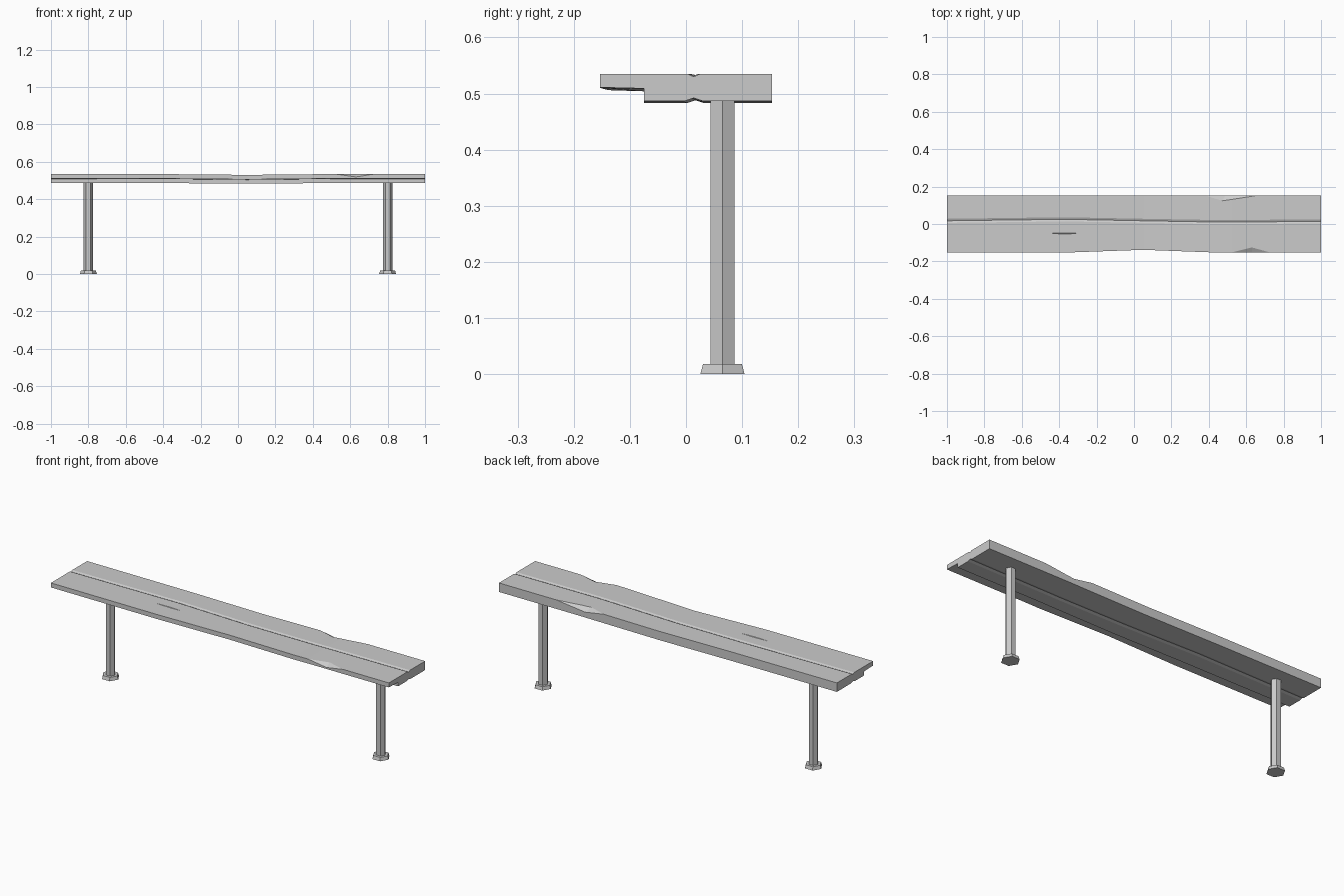
import bpy, bmesh, math
from mathutils import Vector

default = bpy.data.objects.get("Cube")
if default:
    bpy.data.objects.remove(default, do_unlink=True)

grey = bpy.data.materials.new("weathered grey")
grey.use_nodes = True
colour = (0.6, 0.6, 0.6, 1)
grey.diffuse_color = colour
grey.node_tree.nodes["Principled BSDF"].inputs["Base Color"].default_value = colour


def make_object(name, bm):
    bmesh.ops.recalc_face_normals(bm, faces=bm.faces)
    mesh = bpy.data.meshes.new(name)
    bm.to_mesh(mesh)
    bm.free()
    mesh.materials.append(grey)
    obj = bpy.data.objects.new(name, mesh)
    bpy.context.collection.objects.link(obj)
    return obj


def loft(name, rings):
    """Skin closed rings of points and cap both ends."""
    bm = bmesh.new()
    loops = [[bm.verts.new(p) for p in ring] for ring in rings]
    count = len(loops[0])
    for a, b in zip(loops, loops[1:]):
        for i in range(count):
            j = (i + 1) % count
            bm.faces.new((a[i], a[j], b[j], b[i]))
    bm.faces.new(loops[0])
    bm.faces.new(loops[-1])
    return make_object(name, bm)


TOP, LIP, BOTTOM, EDGE = 0.535, 0.511, 0.487, 0.153


def section(x, front, groove, sag):
    """Cross-section with a stepped front lip and a groove above and below."""
    top, lip, low = TOP - sag, LIP - sag, BOTTOM - 0.8 * sag
    outline = [
        (front, top), (groove - 0.011, top), (groove, top - 0.005), (groove + 0.011, top),
        (EDGE, top), (EDGE, low), (groove + 0.015, low), (groove, low + 0.005),
        (groove - 0.015, low), (-0.075, low), (-0.075, lip - 0.002), (front, lip)]
    return [(x, y, z) for y, z in outline]


# Worn seat plank, bowed slightly in the middle
stations = [
    (-1, -EDGE, 0.017, 0), (-0.37, -EDGE, 0.025, 0.001), (0.05, -0.138, 0.017, 0.005),
    (0.45, -EDGE, 0.01, 0.001), (0.52, -EDGE, 0.01, 0), (1, -EDGE, 0.014, 0)]
plank = loft("seat_plank", [section(*s) for s in stations])


def carve(points):
    """Cut the convex hull of the points out of the plank."""
    bm = bmesh.new()
    for p in points:
        bm.verts.new(p)
    bmesh.ops.convex_hull(bm, input=bm.verts)
    cutter = make_object("chip_cutter", bm)
    cutter.hide_render = True
    mod = plank.modifiers.new("chip", "BOOLEAN")
    mod.operation = "DIFFERENCE"
    mod.solver = "EXACT"
    mod.object = cutter
    bpy.context.view_layer.objects.active = plank
    bpy.ops.object.modifier_apply(modifier=mod.name)
    bpy.data.objects.remove(cutter, do_unlink=True)


def edge_chip(x0, x1, inner_x, low_x, side, depth, drop):
    """Two-facet chip broken out of a long top edge."""
    a, b = (Vector((x, side * EDGE, TOP)) for x in (x0, x1))
    inner = Vector((inner_x, side * (EDGE - depth), TOP))
    low = Vector((low_x, side * EDGE, TOP - drop))
    crease = (inner - low) * 0.3
    outside = Vector(((x0 + x1) / 2, side * (EDGE + 0.03), TOP + 0.03))
    carve([a, b, inner + crease, low - crease, outside])


# Broken edges front and back, and a shallow split in the top
edge_chip(0.52, 0.73, 0.63, 0.63, -1, 0.028, 0.016)
edge_chip(0.37, 0.66, 0.47, 0.49, 1, 0.03, 0.02)
carve([(-0.47, -0.05, TOP), (-0.26, -0.05, TOP), (-0.36, -0.058, TOP + 0.003),
       (-0.36, -0.044, TOP + 0.003), (-0.37, -0.05, TOP - 0.005)])


def hexagon(x, radius, z):
    return [(x + radius * math.cos(k * math.pi / 3),
             0.065 + radius * math.sin(k * math.pi / 3), z) for k in range(6)]


# Six-sided posts on flared feet
for side, x in (("right", -0.8), ("left", 0.8)):
    loft(side + "_post", [hexagon(x, 0.025, 0.015), hexagon(x, 0.025, 0.495)])
    loft(side + "_foot", [hexagon(x, 0.0455, 0), hexagon(x, 0.04, 0.018)])
